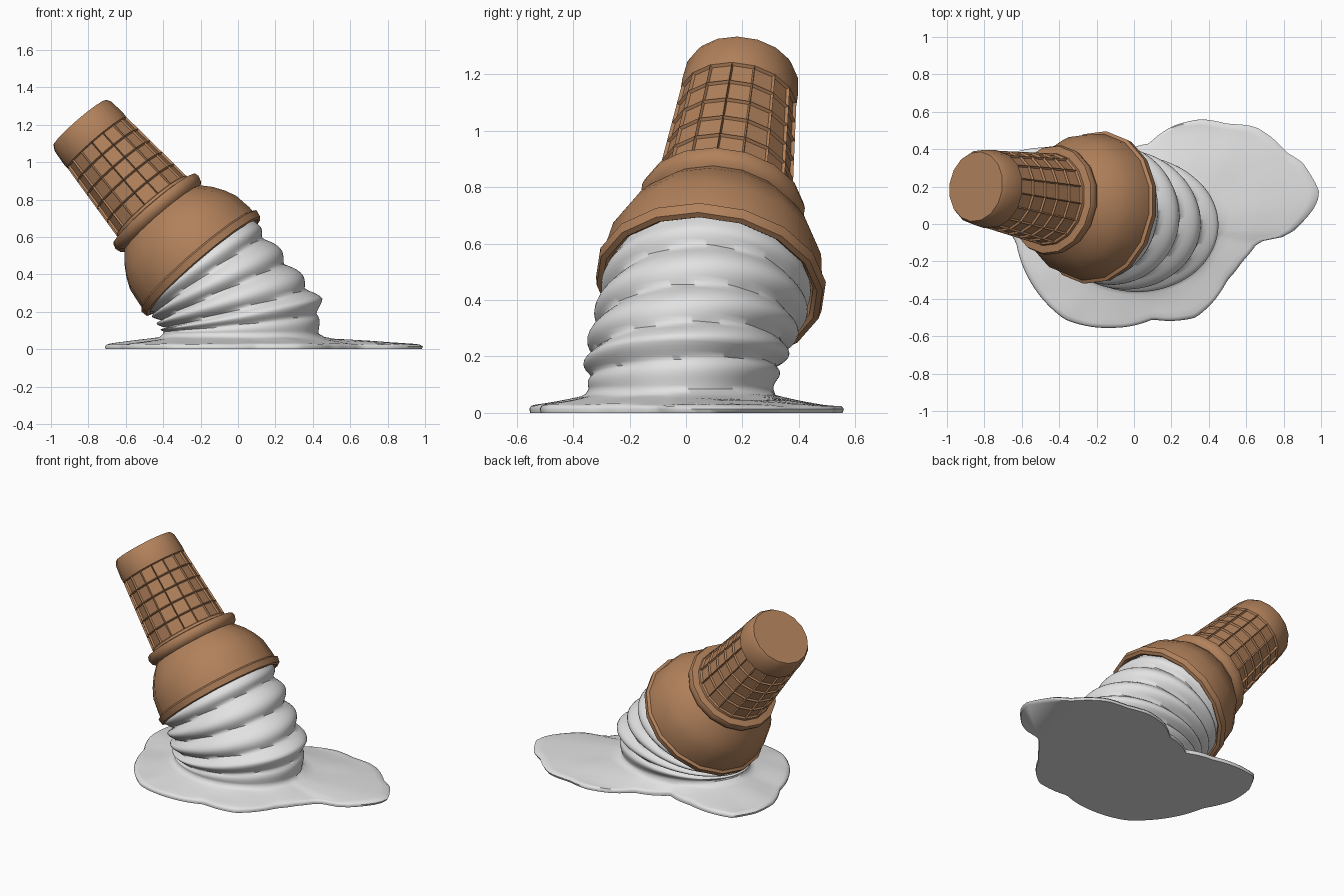
import bpy, bmesh, math
from math import sin, cos, pi, tau
from mathutils import Vector, noise

if "Cube" in bpy.data.objects:
    bpy.data.objects.remove(bpy.data.objects["Cube"])

def material(name, rgb):
    m = bpy.data.materials.new(name)
    m.diffuse_color = (*rgb, 1)
    m.use_nodes = True
    m.node_tree.nodes["Principled BSDF"].inputs["Base Color"].default_value = m.diffuse_color
    return m

wafer = material("wafer_brown", (0.44, 0.22, 0.105))
cream = material("cream_white", (0.76, 0.76, 0.76))

# Tilted cone frame: mouth centre, axis to the flat end, two cross directions
MOUTH = Vector((-0.19, 0.085, 0.45))
END = Vector((-0.845, 0.2, 1.21))
A = (END - MOUTH).normalized()
E1 = (Vector((1, 0, 0)) - A * A.x).normalized()
E2 = A.cross(E1)

def on_axis(t, r, ang):
    return MOUTH + A * t + (E1 * cos(ang) + E2 * sin(ang)) * r

def skin(bm, rings):
    """Bridge equal-length closed rings; returns the face bands."""
    vs = [[bm.verts.new(p) for p in ring] for ring in rings]
    bands = []
    for a, b in zip(vs, vs[1:]):
        n = len(a)
        bands.append([bm.faces.new((a[i], a[(i + 1) % n], b[(i + 1) % n], b[i])) for i in range(n)])
    bm.faces.new(list(reversed(vs[0])))
    bm.faces.new(vs[-1])
    return bands

def finish(bm, name, mat, angle):
    bmesh.ops.recalc_face_normals(bm, faces=bm.faces)
    me = bpy.data.meshes.new(name)
    bm.to_mesh(me)
    bm.free()
    me.materials.append(mat)
    ob = bpy.data.objects.new(name, me)
    bpy.context.collection.objects.link(ob)
    bpy.ops.object.select_all(action='DESELECT')
    ob.select_set(True)
    bpy.context.view_layer.objects.active = ob
    bpy.ops.object.shade_smooth_by_angle(angle=math.radians(angle))
    return ob

# Wafer cone: lip, bowl, collar, then waffle-pressed stem and plain end band
SIDES = 16
profile = [(0.10, 0.355), (0.0, 0.37), (-0.013, 0.385), (-0.008, 0.405), (0.03, 0.412),
           (0.04, 0.395), (0.07, 0.393), (0.16, 0.38), (0.22, 0.353), (0.28, 0.315),
           (0.33, 0.27), (0.345, 0.288), (0.375, 0.297), (0.398, 0.29), (0.405, 0.25)]
first = len(profile) - 1
ROWS = 5
profile += [(0.42 + 0.09 * k, 0.247 - 0.0075 * k) for k in range(ROWS + 1)]
profile += [(0.90, 0.211), (0.985, 0.202), (1.01, 0.188)]
bm = bmesh.new()
bands = skin(bm, [[on_axis(t, r, tau * (i + 0.5) / SIDES) for i in range(SIDES)] for t, r in profile])
bmesh.ops.recalc_face_normals(bm, faces=bm.faces)
cells = [f for b in bands[first + 1:first + 1 + ROWS] for f in b]
bmesh.ops.inset_individual(bm, faces=cells, thickness=0.008, depth=-0.011)
finish(bm, "wafer_cone", wafer, 35)

# Puddle outline seen from above, resampled by direction from the centre
outline = [(0.99, 0.18), (0.9, 0.33), (0.82, 0.38), (0.74, 0.46), (0.65, 0.52), (0.5, 0.535),
           (0.36, 0.56), (0.2, 0.52), (0.08, 0.43), (-0.12, 0.34), (-0.3, 0.385), (-0.48, 0.41),
           (-0.62, 0.39), (-0.7, 0.25), (-0.71, 0.08), (-0.63, -0.1), (-0.57, -0.28),
           (-0.49, -0.4), (-0.37, -0.51), (-0.12, -0.555), (0.1, -0.51), (0.33, -0.5),
           (0.42, -0.42), (0.5, -0.3), (0.58, -0.2), (0.66, -0.1), (0.72, -0.08),
           (0.82, -0.065), (0.92, 0.03), (0.98, 0.11)]
polar = sorted((math.atan2(y, x) % tau, math.hypot(x, y)) for x, y in outline)
polar = [(polar[-1][0] - tau, polar[-1][1])] + polar + [(polar[0][0] + tau, polar[0][1])]

def edge(ang):
    for (a0, r0), (a1, r1) in zip(polar, polar[1:]):
        if a0 <= ang <= a1:
            f = (ang - a0) / (a1 - a0)
            r = r0 + (r1 - r0) * f
            return Vector((r * cos(ang), r * sin(ang), 0))

N = 144
angles = [tau * i / N for i in range(N)]

def base(a):
    return Vector((0.015 + 0.415 * cos(a), -0.015 + (0.325 if sin(a) > 0 else 0.33) * sin(a), 0.085))

def middle(a):
    return Vector((0.015 + 0.415 * cos(a), -0.005 + 0.34 * sin(a), 0.19 + 0.075 * cos(a)))

# Swirled cream: rings fan from the ground up into the cone mouth, with helical folds
def swirl(w, i):
    a = angles[i]
    mouth = on_axis(0.03, 0.355, a)
    p = base(a).lerp(middle(a), w / 0.3) if w < 0.3 else middle(a).lerp(mouth, (w - 0.3) / 0.7)
    fold = abs(sin(pi * (4.6 * w - a / tau + 0.15)))
    fade = min(1, w / 0.3) * min(1, (1 - w) / 0.1)
    out = Vector((cos(a), sin(a), 0.35 * max(0, cos(a)))).normalized()
    return p + out * fade * (0.045 * fold - 0.022)

rings = [[on_axis(0.12, 0.3, a) for a in angles], [on_axis(0.07, 0.345, a) for a in angles]]
STEPS = 44
rings += [[swirl(1 - k / STEPS, i) for i in range(N)] for k in range(STEPS + 1)]

# Melted puddle: spreads from the base to the wavy outline, then a flat underside
for f, z in [(0.06, 0.066), (0.16, 0.058), (0.35, 0.049), (0.55, 0.041), (0.75, 0.034),
             (0.9, 0.029), (0.97, 0.025), (1.0, 0.014), (0.985, 0.0)]:
    ring = []
    for a in angles:
        p = base(a).lerp(edge(a), f)
        n = noise.noise(Vector((p.x * 5, p.y * 5, 1)))
        p.z = z + (0.008 * n if 0.1 < f < 0.95 else 0)
        ring.append(p)
    rings.append(ring)
bm = bmesh.new()
skin(bm, rings)
finish(bm, "melted_ice_cream", cream, 60)
